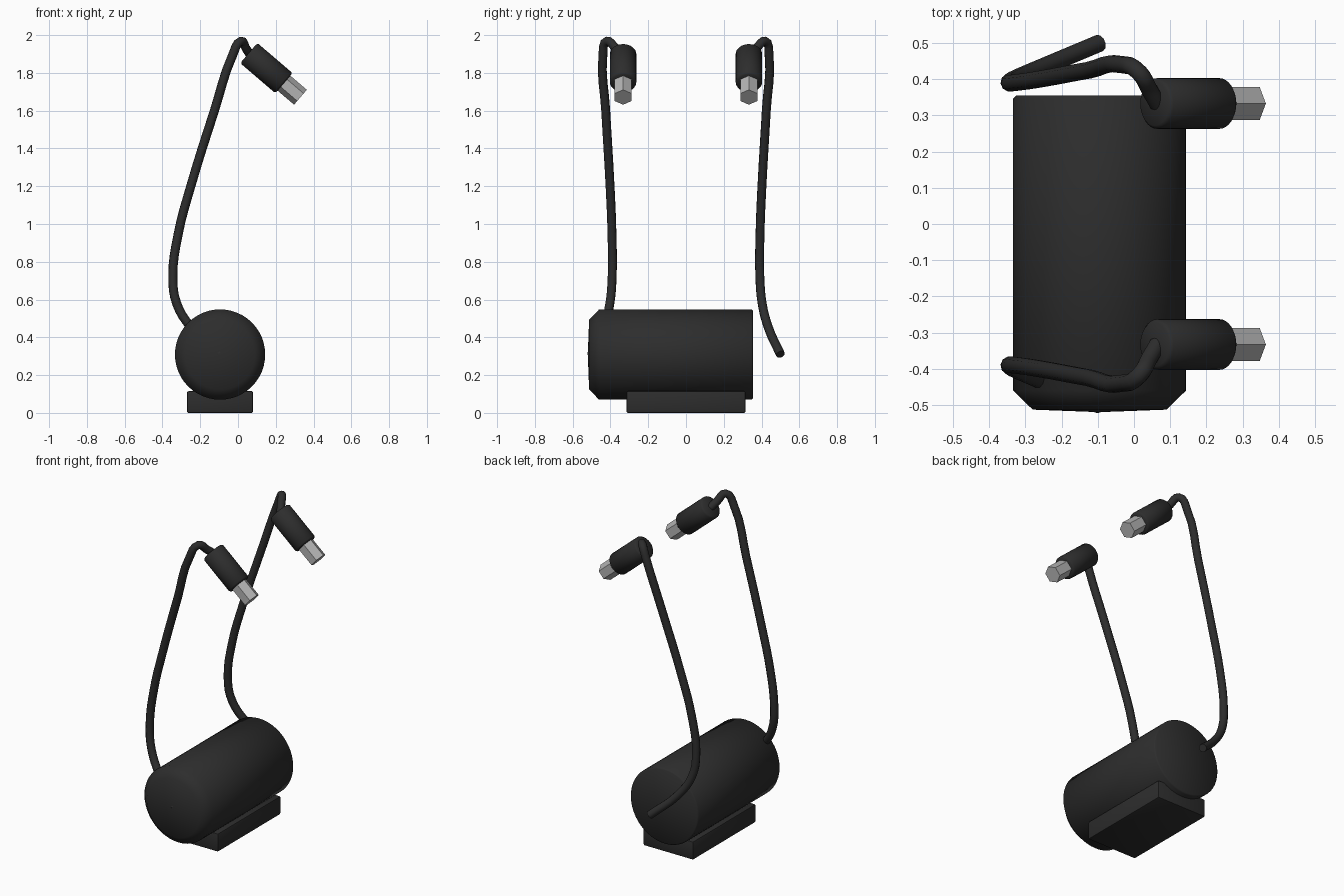
import bpy, bmesh, math
from mathutils import Vector, Matrix

if "Cube" in bpy.data.objects:
    bpy.data.objects.remove(bpy.data.objects["Cube"])


def material(name, rgb):
    m = bpy.data.materials.new(name)
    m.diffuse_color = (*rgb, 1)
    m.use_nodes = True
    m.node_tree.nodes["Principled BSDF"].inputs["Base Color"].default_value = m.diffuse_color
    return m


BLACK = material("black_rubber", (0.026, 0.026, 0.026))
GREY = material("light_grey_metal", (0.45, 0.45, 0.45))


def finish(name, bm, mat, matrix=Matrix(), smooth=None):
    bmesh.ops.recalc_face_normals(bm, faces=bm.faces)
    me = bpy.data.meshes.new(name)
    bm.to_mesh(me)
    bm.free()
    me.materials.append(mat)
    ob = bpy.data.objects.new(name, me)
    ob.matrix_world = matrix
    bpy.context.collection.objects.link(ob)
    if smooth:
        bpy.ops.object.select_all(action='DESELECT')
        ob.select_set(True)
        bpy.context.view_layer.objects.active = ob
        bpy.ops.object.shade_smooth_by_angle(angle=math.radians(smooth))
    return ob


def lathe(name, profile, sides, mat, matrix, smooth=None):
    """Spin (radius, height) points around the local z axis."""
    bm = bmesh.new()
    vs = [bm.verts.new((r, 0, h)) for r, h in profile]
    edges = [bm.edges.new(p) for p in zip(vs, vs[1:])]
    bmesh.ops.spin(bm, geom=vs + edges, cent=(0, 0, 0), axis=(0, 0, 1),
                   angle=math.tau, steps=sides)
    bmesh.ops.remove_doubles(bm, verts=bm.verts, dist=1e-4)
    return finish(name, bm, mat, matrix, smooth)


# Cylindrical body with a softly domed front and a flat back
lathe("body", [(0, -0.52), (0.185, -0.513), (0.239, -0.46), (0.239, 0.347),
               (0.231, 0.355), (0, 0.355)], 48, BLACK,
      Matrix.Translation((-0.095, 0, 0.309)) @ Matrix.Rotation(-math.pi / 2, 4, 'X'), 50)

# Base block
bm = bmesh.new()
bmesh.ops.create_cube(bm, size=1, matrix=Matrix.Diagonal((0.35, 0.63, 0.115, 1)))
bmesh.ops.bevel(bm, geom=bm.edges[:], offset=0.008, segments=2, affect='EDGES', profile=0.5)
finish("base", bm, BLACK, Matrix.Translation((-0.095, 0, 0.0575)), 40)

# Cable route on the +y side
ROUTE = [(-0.095, 0.50, 0.31), (-0.25, 0.435, 0.455), (-0.325, 0.403, 0.58),
         (-0.345, 0.391, 0.72), (-0.316, 0.392, 0.95), (-0.25, 0.402, 1.2),
         (-0.125, 0.425, 1.6), (-0.03, 0.44, 1.89), (0.015, 0.418, 1.968),
         (0.042, 0.372, 1.93), (0.065, 0.333, 1.895)]
AXIS = Vector((0.76, 0, -0.65)).normalized()

for side, label in ((1, "back"), (-1, "front")):
    # Bent cable
    cu = bpy.data.curves.new(label + "_cable", 'CURVE')
    cu.dimensions = '3D'
    cu.bevel_depth, cu.bevel_resolution = 0.024, 3
    cu.resolution_u, cu.use_fill_caps = 4, True
    sp = cu.splines.new('BEZIER')
    sp.bezier_points.add(len(ROUTE) - 1)
    for p, (x, y, z) in zip(sp.bezier_points, ROUTE):
        p.co = (x, y * side, z)
        p.handle_left_type = p.handle_right_type = 'AUTO'
    sp.use_smooth = True
    cu.materials.append(BLACK)
    bpy.context.collection.objects.link(bpy.data.objects.new(label + "_cable", cu))

    # Plug sleeve and hexagonal tip, tilted downward; hex flats face +-y
    z, y = AXIS, Vector((0, 1, 0))
    rot = Matrix((y.cross(z), y, z)).transposed().to_4x4()
    place = Matrix.Translation((0.057, 0.333 * side, 1.905)) @ rot
    lathe(label + "_plug_sleeve", [(0, 0), (0.061, 0), (0.07, 0.009), (0.07, 0.236),
                                   (0.061, 0.245), (0, 0.245)], 32, BLACK, place, 50)
    lathe(label + "_plug_tip", [(0, 0.23), (0.052, 0.23), (0.052, 0.36), (0, 0.36)],
          6, GREY, place)
